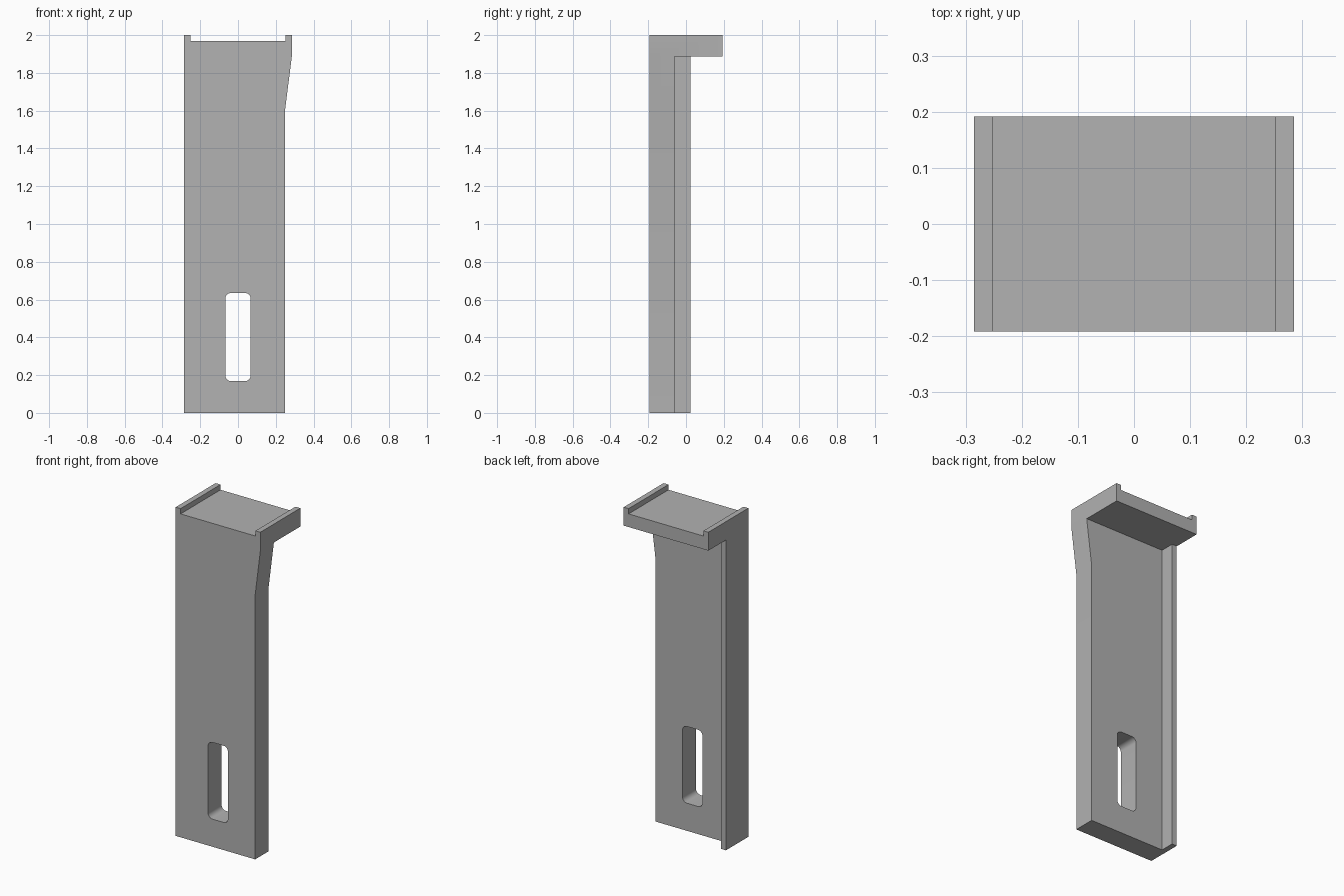
import bpy
import bmesh
import math
from mathutils import Vector

cube = bpy.data.objects.get("Cube")
if cube:
    bpy.data.objects.remove(cube, do_unlink=True)

# Main dimensions
HALF_W, HALF_D, TOP = 0.285, 0.192, 2.0
INNER = 0.252          # inner edge of the lips and side rib
SHELF_Z, TRAY_Z = 1.888, 1.968
PLATE_BACK, RIB_BACK = -0.062, 0.023

grey = bpy.data.materials.new("plain_grey")
grey.use_nodes = True
grey.diffuse_color = (0.445, 0.445, 0.445, 1)
grey.node_tree.nodes["Principled BSDF"].inputs["Base Color"].default_value = grey.diffuse_color


def extrude_profile(name, profile, y0, y1):
    """Extrude an x-z outline along y into a solid."""
    bm = bmesh.new()
    face = bm.faces.new([bm.verts.new((x, y0, z)) for x, z in profile])
    result = bmesh.ops.extrude_face_region(bm, geom=[face])
    moved = [v for v in result["geom"] if isinstance(v, bmesh.types.BMVert)]
    bmesh.ops.translate(bm, verts=moved, vec=Vector((0, y1 - y0, 0)))
    bmesh.ops.recalc_face_normals(bm, faces=bm.faces)
    mesh = bpy.data.meshes.new(name)
    bm.to_mesh(mesh)
    bm.free()
    mesh.materials.append(grey)
    obj = bpy.data.objects.new(name, mesh)
    bpy.context.collection.objects.link(obj)
    return obj


def combine(target, tool, operation):
    """Apply an exact boolean and remove the tool object."""
    mod = target.modifiers.new(operation.lower(), "BOOLEAN")
    mod.operation, mod.solver, mod.object = operation, "EXACT", tool
    bpy.context.view_layer.objects.active = target
    bpy.ops.object.modifier_apply(modifier=mod.name)
    bpy.data.objects.remove(tool, do_unlink=True)


def rounded_rect(x0, x1, z0, z1, r, steps=6):
    corners = [(x1 - r, z1 - r), (x0 + r, z1 - r), (x0 + r, z0 + r), (x1 - r, z0 + r)]
    points = []
    for i, (cx, cz) in enumerate(corners):
        for s in range(steps + 1):
            a = math.pi / 2 * (i + s / steps)
            points.append((cx + r * math.cos(a), cz + r * math.sin(a)))
    return points


# Upright plate, flaring out to the full shelf width near the top
tray = [(HALF_W, TOP), (INNER, TOP), (INNER, TRAY_Z),
        (-INNER, TRAY_Z), (-INNER, TOP), (-HALF_W, TOP)]
bracket = extrude_profile(
    "bracket", [(-HALF_W, 0), (0.25, 0), (0.25, 1.61), (HALF_W, SHELF_Z)] + tray,
    -HALF_D, PLATE_BACK)

# Shelf with a raised lip along each side
shelf = extrude_profile(
    "shelf", [(-HALF_W, SHELF_Z), (HALF_W, SHELF_Z)] + tray, -HALF_D, HALF_D)
combine(bracket, shelf, "UNION")

# Stiffening rib down one side of the back
rib = extrude_profile(
    "side_rib", [(-HALF_W, 0), (-INNER, 0), (-INNER, 1.93), (-HALF_W, 1.93)],
    -HALF_D, RIB_BACK)
combine(bracket, rib, "UNION")

# Rounded mounting slot
slot = extrude_profile(
    "slot_cutter", rounded_rect(-0.067, 0.067, 0.168, 0.635, 0.03), -0.3, 0.1)
slot.hide_render = True
combine(bracket, slot, "DIFFERENCE")

# Merge the flush faces and shade the slot corners smoothly
bm = bmesh.new()
bm.from_mesh(bracket.data)
bmesh.ops.remove_doubles(bm, verts=bm.verts, dist=0.0001)
bmesh.ops.dissolve_limit(bm, angle_limit=math.radians(1), verts=bm.verts, edges=bm.edges)
bm.to_mesh(bracket.data)
bm.free()

bpy.ops.object.select_all(action="DESELECT")
bracket.select_set(True)
bpy.context.view_layer.objects.active = bracket
bpy.ops.object.shade_smooth_by_angle(angle=math.radians(30))
